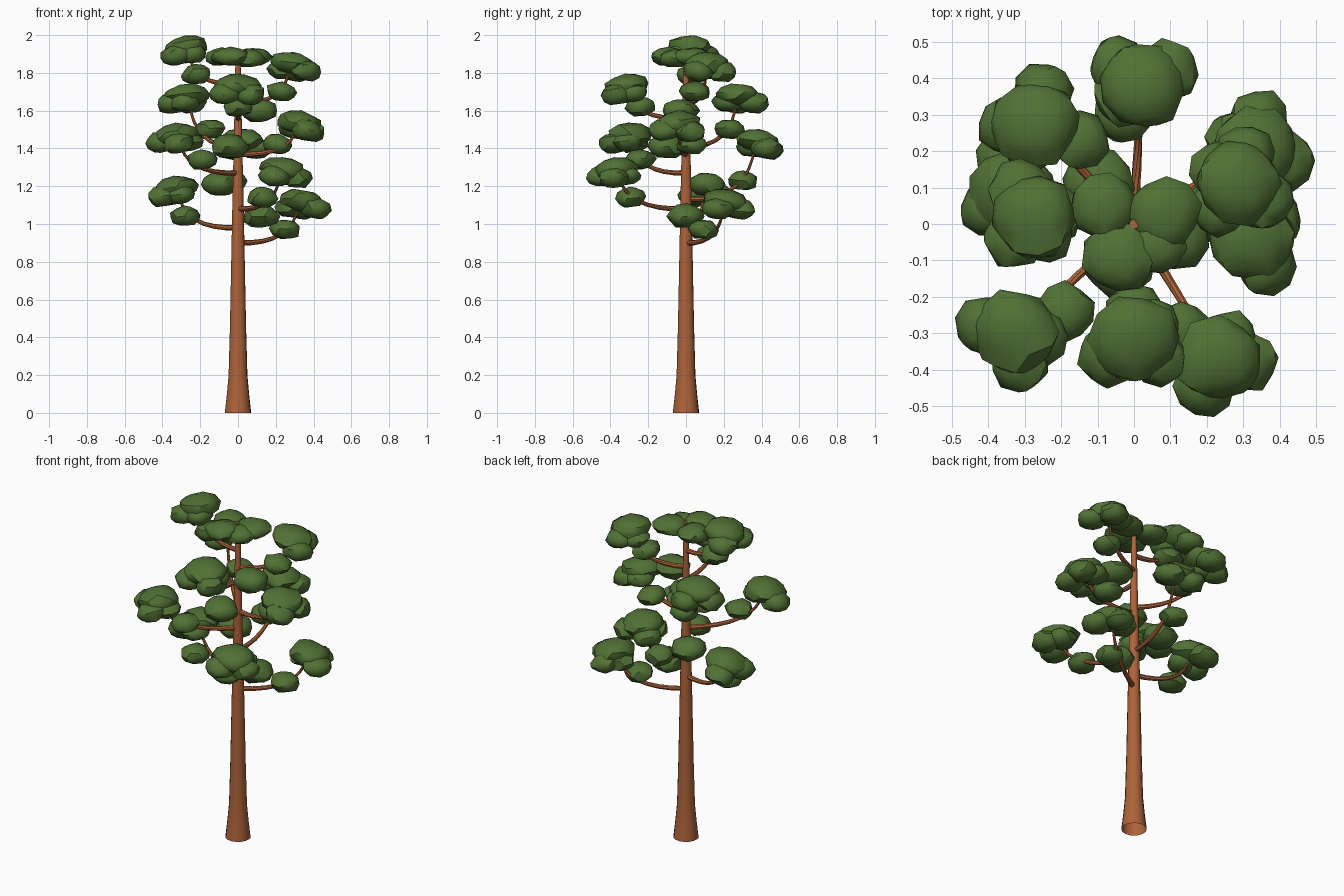
import bpy, bmesh, math, random
from mathutils import Vector, Matrix

if "Cube" in bpy.data.objects:
    bpy.data.objects.remove(bpy.data.objects["Cube"])

random.seed(4)


def material(name, col):
    m = bpy.data.materials.new(name)
    m.diffuse_color = (*col, 1)
    m.use_nodes = True
    m.node_tree.nodes["Principled BSDF"].inputs["Base Color"].default_value = m.diffuse_color
    return m


BARK = material("bark brown", (0.42, 0.125, 0.042))
LEAF = material("leaf green", (0.082, 0.165, 0.035))


def finish(name, bm, mat, angle):
    me = bpy.data.meshes.new(name)
    bm.to_mesh(me)
    bm.free()
    me.materials.append(mat)
    ob = bpy.data.objects.new(name, me)
    bpy.context.collection.objects.link(ob)
    bpy.context.view_layer.objects.active = ob
    ob.select_set(True)
    bpy.ops.object.shade_smooth_by_angle(angle=math.radians(angle))
    ob.select_set(False)
    return ob


def tube(name, pts, radii, sides):
    """Tapering tube through a list of points, open at its start."""
    bm = bmesh.new()
    rings = []
    for i, p in enumerate(pts):
        d = (pts[min(i + 1, len(pts) - 1)] - pts[max(i - 1, 0)]).normalized()
        u = d.cross(Vector((0.31, 0.95, 0.05))).normalized()
        v = d.cross(u)
        rings.append([bm.verts.new(p + radii[i] * (u * math.cos(a) + v * math.sin(a)))
                      for a in (2 * math.pi * k / sides for k in range(sides))])
    for a, b in zip(rings, rings[1:]):
        for k in range(sides):
            n = (k + 1) % sides
            bm.faces.new((a[k], a[n], b[n], b[k]))
    bm.faces.new(rings[-1])
    return finish(name, bm, BARK, 40)


def puff(bm, c, r, h, out=Vector((0, 0, 0)), tilt=0.0):
    """Flattened, irregular leaf mass, leaning outward."""
    new = bmesh.ops.create_icosphere(bm, subdivisions=2, radius=1)["verts"]
    axis = Vector((-out.y, out.x, 0))
    lean = Matrix.Rotation(tilt, 3, axis) if axis.length > 0.01 else Matrix.Identity(3)
    spin = Matrix.Rotation(random.uniform(0, 6.28), 3, 'Z')
    for v in new:
        p = spin @ v.co * random.uniform(0.91, 1.11)
        p = Vector((p.x * r, p.y * r, max(p.z, -0.9) * h))
        v.co = Vector(c) + lean @ p


# Trunk with flared foot
trunk = [(0, .07), (.1, .059), (.2, .05), (.45, .043), (.8, .036), (1.1, .03),
         (1.5, .021), (1.91, .013)]
tube("trunk", [Vector((0, 0, z)) for z, r in trunk], [r for z, r in trunk], 16)

# Branches: start height, middle puff, tip cluster centre
branches = [
    (0.90, (.25, .09, .97), (.345, .215, 1.10)),
    (0.98, (-.28, -.01, 1.04), (-.345, .10, 1.17)),
    (1.08, (.13, -.29, 1.14), (.24, -.385, 1.27)),
    (1.13, (-.03, .30, 1.23), (.02, .395, 1.42)),
    (1.27, (-.19, -.24, 1.34), (-.335, -.31, 1.45)),
    (1.37, (.21, .03, 1.42), (.34, -.04, 1.515)),
    (1.41, (-.15, .23, 1.50), (-.28, .29, 1.66)),
    (1.56, (0, -.24, 1.62), (0, -.33, 1.71)),
    (1.64, (.23, .05, 1.70), (.30, .12, 1.83)),
    (1.74, (-.22, .03, 1.79), (-.29, .02, 1.915)),
]
for i, (z0, mid, tip) in enumerate(branches, 1):
    mid, tip = Vector(mid), Vector(tip)
    out = Vector((tip.x, tip.y, 0)).normalized()
    side = Vector((-out.y, out.x, 0))
    # Bough sweeping out, then up
    start = Vector((0, 0, z0))
    reach = Vector((tip.x, tip.y, 0))
    bend = start + reach * 0.85 + Vector((0, 0, -0.01))
    end = tip - out * 0.03
    ts = [k / 8 for k in range(9)]
    tube(f"branch_{i}", [start * (1 - t) ** 2 + bend * 2 * t * (1 - t) + end * t * t for t in ts],
         [0.015 - 0.009 * t for t in ts], 8)
    # Leaf cluster: one crown mass with lower lobes around it
    bm = bmesh.new()
    puff(bm, mid, .08, .054, out, .1)
    puff(bm, tip - out * .015 + Vector((0, 0, .02)), .118, .062, out, .14)
    puff(bm, tip + out * .035 + side * .065 - Vector((0, 0, .024)), .08, .057, out, .14)
    puff(bm, tip + out * .03 - side * .07 - Vector((0, 0, .018)), .084, .057, out, .14)
    puff(bm, tip - out * .05 + side * .05 - Vector((0, 0, .016)), .078, .052, out, .1)
    finish(f"leaf_cluster_{i}", bm, LEAF, 38)

# Small leaf masses close to the trunk
inner = [(.12, .0, 1.04), (-.1, .11, 1.21), (-.045, -.1, 1.41), (.11, -.03, 1.6)]
for i, c in enumerate(inner, 1):
    bm = bmesh.new()
    puff(bm, c, .098, .066)
    finish(f"inner_leaves_{i}", bm, LEAF, 38)

# Top leaves round the trunk tip
bm = bmesh.new()
for c, r in [((-.085, .05, 1.885), .09), ((.08, .03, 1.885), .1), ((-.04, -.09, 1.885), .1),
             ((.06, -.06, 1.875), .08)]:
    puff(bm, c, r, .05)
finish("crown_leaves", bm, LEAF, 38)
